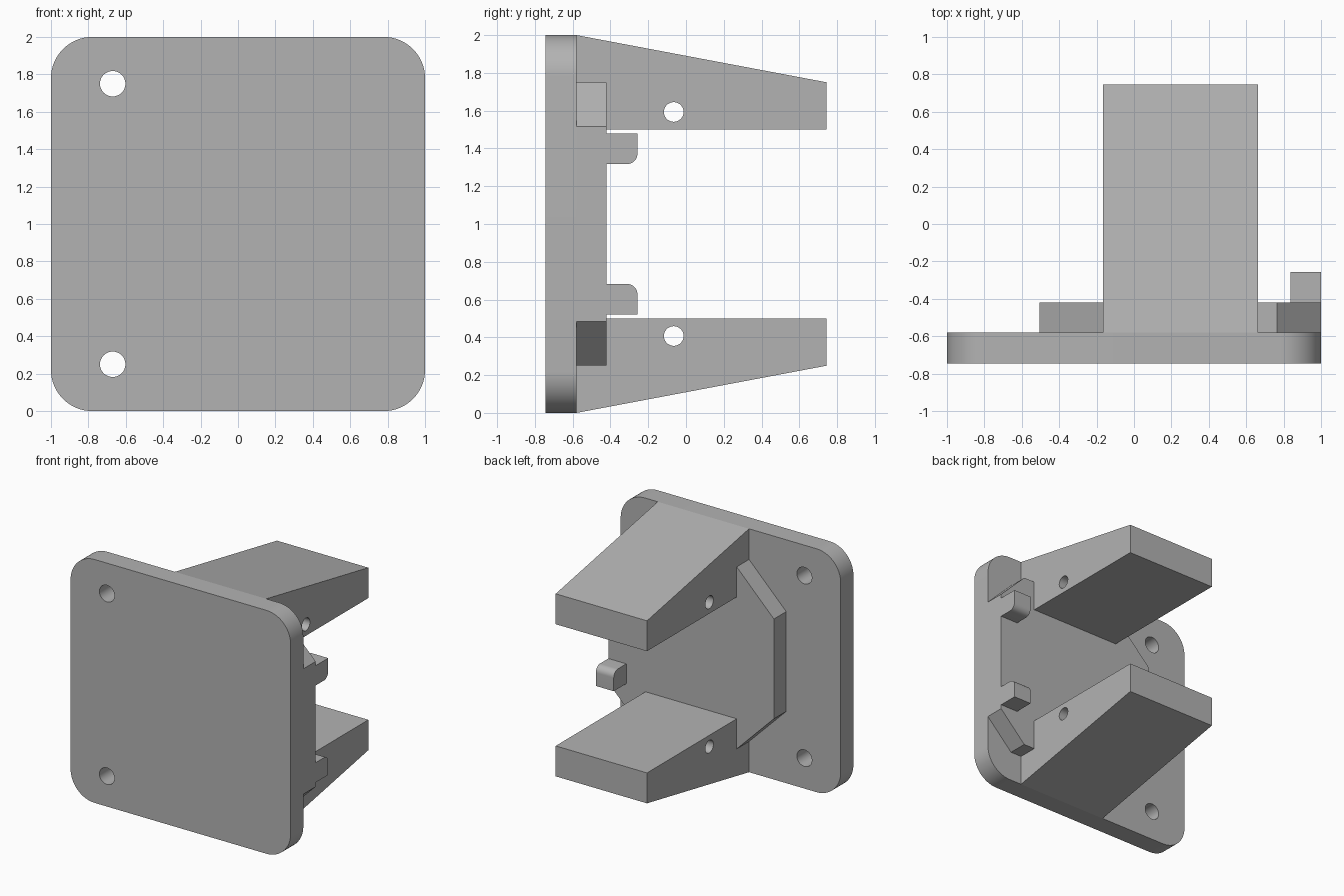
import bpy, bmesh, math
from mathutils import Vector

cube = bpy.data.objects.get("Cube")
if cube:
    bpy.data.objects.remove(cube, do_unlink=True)

GREY = (0.45, 0.45, 0.45, 1)
grey = bpy.data.materials.new("plain grey")
grey.use_nodes = True
grey.diffuse_color = GREY
grey.node_tree.nodes["Principled BSDF"].inputs["Base Color"].default_value = GREY

FRONT, FACE, PAD, TAB, BACK = -0.745, -0.58, -0.42, -0.257, 0.745
ARM_X = (-0.167, 0.663)


def arc(cx, cy, r, start, end, steps):
    """Points along an arc, angles in degrees."""
    angles = [math.radians(start + (end - start) * i / steps) for i in range(steps + 1)]
    return [(cx + r * math.cos(a), cy + r * math.sin(a)) for a in angles]


def prism(name, outline, axis, low, high):
    """Extrude an outline along x (points are y, z) or y (points are x, z)."""
    def place(p, d):
        return Vector((d, *p)) if axis == "x" else Vector((p[0], d, p[1]))
    bm = bmesh.new()
    face = bm.faces.new([bm.verts.new(place(p, low)) for p in outline])
    new = bmesh.ops.extrude_face_region(bm, geom=[face])["geom"]
    moved = [v for v in new if isinstance(v, bmesh.types.BMVert)]
    bmesh.ops.translate(bm, verts=moved, vec=place((0, 0), high - low))
    bmesh.ops.recalc_face_normals(bm, faces=bm.faces)
    mesh = bpy.data.meshes.new(name)
    bm.to_mesh(mesh)
    bm.free()
    mesh.materials.append(grey)
    obj = bpy.data.objects.new(name, mesh)
    bpy.context.collection.objects.link(obj)
    return obj


def select(obj):
    bpy.ops.object.select_all(action="DESELECT")
    obj.select_set(True)
    bpy.context.view_layer.objects.active = obj


def drill(obj, centre, r, axis, low, high):
    """Cut a round hole through a part."""
    cutter = prism("hole_cutter", arc(*centre, r, 0, 360, 48)[:-1], axis, low, high)
    cutter.hide_render = True
    mod = obj.modifiers.new("hole", "BOOLEAN")
    mod.operation, mod.solver, mod.object = "DIFFERENCE", "EXACT", cutter
    select(obj)
    bpy.ops.object.modifier_apply(modifier=mod.name)
    bpy.data.objects.remove(cutter, do_unlink=True)


def smooth(obj):
    select(obj)
    bpy.ops.object.shade_smooth_by_angle(angle=math.radians(30))


# Rounded face plate with two screw holes
R = 0.22
corners = [(1, 2, 0), (-1, 2, 90), (-1, 0, 180), (1, 0, 270)]
outline = []
for x, z, a in corners:
    outline += arc(x - math.copysign(R, x), z + (R if z == 0 else -R), R, a, a + 90, 16)
plate = prism("face_plate", outline, "y", FRONT, FACE)
for z in (0.25, 1.75):
    drill(plate, (-0.67, z), 0.068, "y", FRONT - 0.1, FACE + 0.1)
smooth(plate)

# Chamfered pad behind the plate
upper = [(1, 1.515), (0.765, 1.75), (-0.165, 1.75), (-0.505, 1.41)]
lower = [(x, 2 - z) for x, z in reversed(upper)]
prism("back_pad", upper + lower, "y", FACE, PAD)

# Tapered arms and small rounded clips, mirrored about mid height
for side, flip in (("upper", False), ("lower", True)):
    def level(points):
        return [(y, 2 - z) if flip else (y, z) for y, z in points]
    arm = prism(side + "_arm",
                level([(FACE, 2), (BACK, 1.75), (BACK, 1.5), (FACE, 1.5)]), "x", *ARM_X)
    drill(arm, level([(-0.065, 1.593)])[0], 0.052, "x", ARM_X[0] - 0.1, ARM_X[1] + 0.1)
    smooth(arm)

    r = 0.055
    clip = [(PAD, 1.48), (PAD, 1.317)] + arc(TAB - r, 1.317 + r, r, -90, 0, 10) + [(TAB, 1.48)]
    smooth(prism(side + "_clip", level(clip), "x", 0.837, 1.0))
